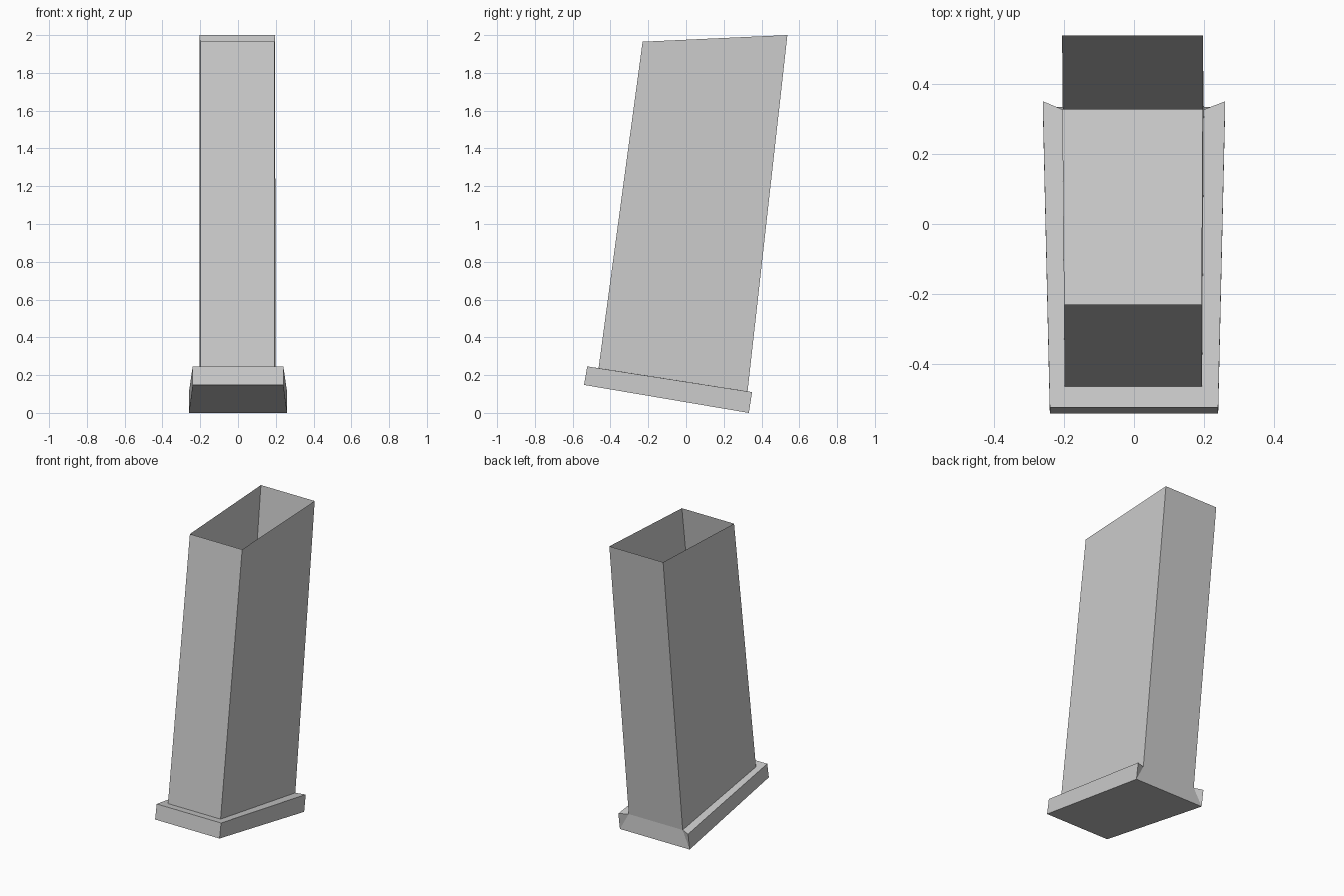
import bpy, bmesh

cube = bpy.data.objects.get("Cube")
if cube:
    bpy.data.objects.remove(cube, do_unlink=True)

GREY = (0.6, 0.6, 0.6, 1.0)
grey = bpy.data.materials.new("light grey")
grey.use_nodes = True
grey.diffuse_color = GREY
grey.node_tree.nodes["Principled BSDF"].inputs["Base Color"].default_value = GREY


def ring(front, back, front_x, back_x):
    """Four corners, anticlockwise from above; front/back are (y, z), x pairs are (min, max)."""
    return [(front_x[0], *front), (front_x[1], *front),
            (back_x[1], *back), (back_x[0], *back)]


def build(name, points, faces):
    bm = bmesh.new()
    verts = [bm.verts.new(p) for p in points]
    for f in faces:
        bm.faces.new([verts[i] for i in f])
    mesh = bpy.data.meshes.new(name)
    bm.to_mesh(mesh)
    bm.free()
    mesh.materials.append(grey)
    obj = bpy.data.objects.new(name, mesh)
    bpy.context.collection.objects.link(obj)
    return obj


# Foot of the tube, shared with the opening in the base plate
foot = ring((-0.463, 0.237), (0.326, 0.114), (-0.198, 0.194), (-0.203, 0.199))

# Leaning tube: thin walls, open at the top
mouth = ring((-0.23, 1.965), (0.537, 2.0), (-0.198, 0.192), (-0.205, 0.196))
walls = [(i, (i + 1) % 4, (i + 1) % 4 + 4, i + 4) for i in (0, 1, 3)]
walls += [(2, 3, 7), (2, 7, 6)]  # back wall, split along its diagonal
build("tube", foot + mouth, walls)

# Sloping base plate: wider at the back, its top back edge pulled in to the tube
bottom = ring((-0.54, 0.148), (0.333, 0.0), (-0.24, 0.24), (-0.26, 0.26))
top = ring((-0.523, 0.246), (0.35, 0.11), (-0.24, 0.24), (-0.26, 0.26))
build("base_plate", bottom + top + foot, [
    (3, 2, 1, 0),                                   # underside
    (0, 1, 5, 4), (1, 2, 6, 5), (3, 0, 4, 7),       # front and sides
    (2, 10, 6), (2, 3, 11, 10), (3, 7, 11),         # notched back
    (4, 5, 9, 8), (5, 6, 10, 9), (7, 4, 8, 11),     # top rim around the tube
])
